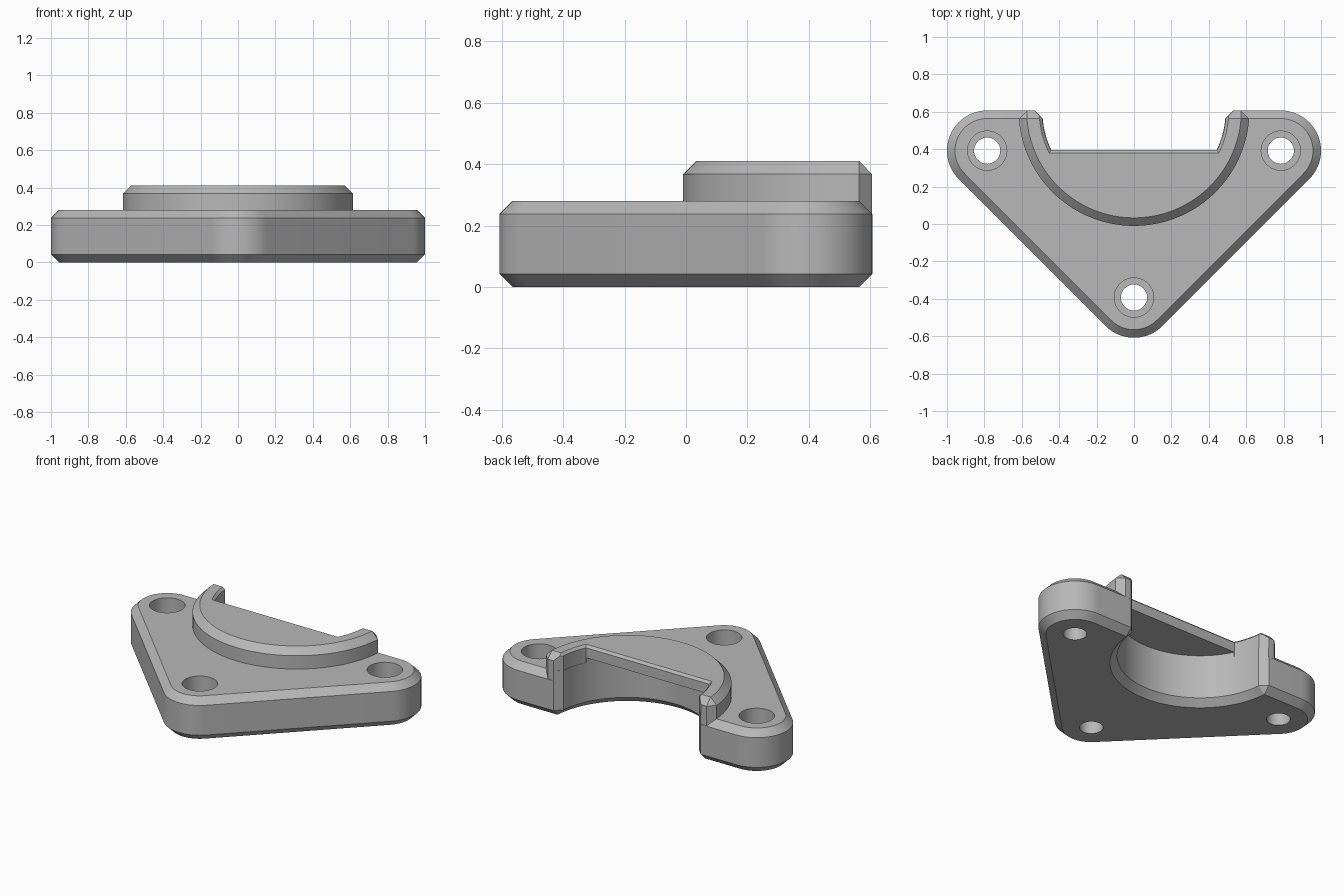
import bpy, bmesh
from math import sin, cos, asin, radians, sqrt

if "Cube" in bpy.data.objects:
    bpy.data.objects.remove(bpy.data.objects["Cube"])

BACK = 0.607      # back edge, also the centre line of the collar
CH = 0.043        # edge chamfer
CORNER = 0.215    # corner radius of the plate
X, Y = 1 - CORNER, BACK - CORNER
PLATE_TOP, COLLAR_TOP = 0.28, 0.41

grey = bpy.data.materials.new("grey")
grey.use_nodes = True
grey.diffuse_color = (0.48, 0.48, 0.48, 1)
grey.node_tree.nodes["Principled BSDF"].inputs["Base Color"].default_value = grey.diffuse_color


def arc(cx, cy, r, start, end, n=24):
    """Points along an arc, angles in radians."""
    angles = [start + (end - start) * i / n for i in range(n + 1)]
    return [(cx + r * cos(a), cy + r * sin(a)) for a in angles]


def loft(name, rings):
    """Solid skinned through (z, outline) pairs, capped at both ends."""
    bm = bmesh.new()
    loops = [[bm.verts.new((x, y, z)) for x, y in pts] for z, pts in rings]
    for a, b in zip(loops, loops[1:]):
        for i in range(len(a)):
            j = (i + 1) % len(a)
            bm.faces.new((a[i], a[j], b[j], b[i]))
    bm.faces.new(loops[0][::-1])
    bm.faces.new(loops[-1])
    bmesh.ops.recalc_face_normals(bm, faces=bm.faces)
    mesh = bpy.data.meshes.new(name)
    bm.to_mesh(mesh)
    bm.free()
    mesh.materials.append(grey)
    obj = bpy.data.objects.new(name, mesh)
    bpy.context.collection.objects.link(obj)
    return obj


def combine(target, other, operation):
    """Apply a boolean and remove the helper solid."""
    bpy.context.view_layer.objects.active = target
    mod = target.modifiers.new("cut", 'BOOLEAN')
    mod.operation, mod.solver, mod.object = operation, 'EXACT', other
    bpy.ops.object.modifier_apply(modifier=mod.name)
    bpy.data.objects.remove(other)


def plate_outline(r):
    return (arc(X, Y, r, radians(-45), radians(90))
            + arc(-X, Y, r, radians(90), radians(225))
            + arc(0, Y - X, r, radians(225), radians(315)))


def collar_outline(r, back, cut):
    """Half disc with its two back corners cut off."""
    low = asin((BACK - back + cut) / r)
    pts = arc(0, BACK, r, -radians(180) + low, -low, 64)
    x = pts[-1][0] - cut
    return pts + [(x, back), (-x, back)]


def bore_outline(r, front=None, flare=0.08):
    """Half disc that flares out at the back, optionally cut straight in front."""
    high = -asin(CH / r)
    low = radians(-90) if front is None else -asin((BACK - front) / r)
    side = arc(0, BACK, r, low, high, 32)
    side.append((side[-1][0] + flare, side[-1][1] + flare))
    mirrored = [(-x, y) for x, y in reversed(side)]
    return mirrored + (side[1:] if front is None else side)


# Rounded triangular plate
body = loft("flange_bracket", [
    (0, plate_outline(CORNER - CH)), (CH, plate_outline(CORNER)),
    (PLATE_TOP - CH, plate_outline(CORNER)), (PLATE_TOP, plate_outline(CORNER - CH))])

# Raised half-round collar
R = 0.617
collar = loft("collar", [
    (0.1, collar_outline(R, BACK - 0.001, CH)),
    (COLLAR_TOP - CH, collar_outline(R, BACK - 0.001, CH)),
    (COLLAR_TOP, collar_outline(R - CH, BACK - CH, 0.001))])
combine(body, collar, 'UNION')

# Half-round bore under the lid, chamfered at the bottom
B = 0.49
bore = loft("bore_cutter", [
    (-0.02, bore_outline(B + CH + 0.02)), (CH, bore_outline(B)), (0.33, bore_outline(B))])
combine(body, bore, 'DIFFERENCE')

# Open back of the lid, with a small chamfer on its rim
opening = loft("opening_cutter", [
    (0.3, bore_outline(B + 0.002, 0.395)),
    (COLLAR_TOP - 0.015, bore_outline(B + 0.002, 0.395)),
    (COLLAR_TOP + 0.015, bore_outline(B + 0.032, 0.365))])
combine(body, opening, 'DIFFERENCE')

# Counterbored screw holes
for cx, cy in ((X, Y), (-X, Y), (0, Y - X)):
    for r, bottom in ((0.07, -0.1), (0.105, 0.14)):
        circle = arc(cx, cy, r, 0, radians(360), 40)[:-1]
        combine(body, loft("hole_cutter", [(bottom, circle), (0.35, circle)]), 'DIFFERENCE')

# Smooth the round walls, keep the edges sharp
bpy.ops.object.select_all(action='DESELECT')
body.select_set(True)
bpy.context.view_layer.objects.active = body
bpy.ops.object.shade_smooth_by_angle(angle=radians(25))
